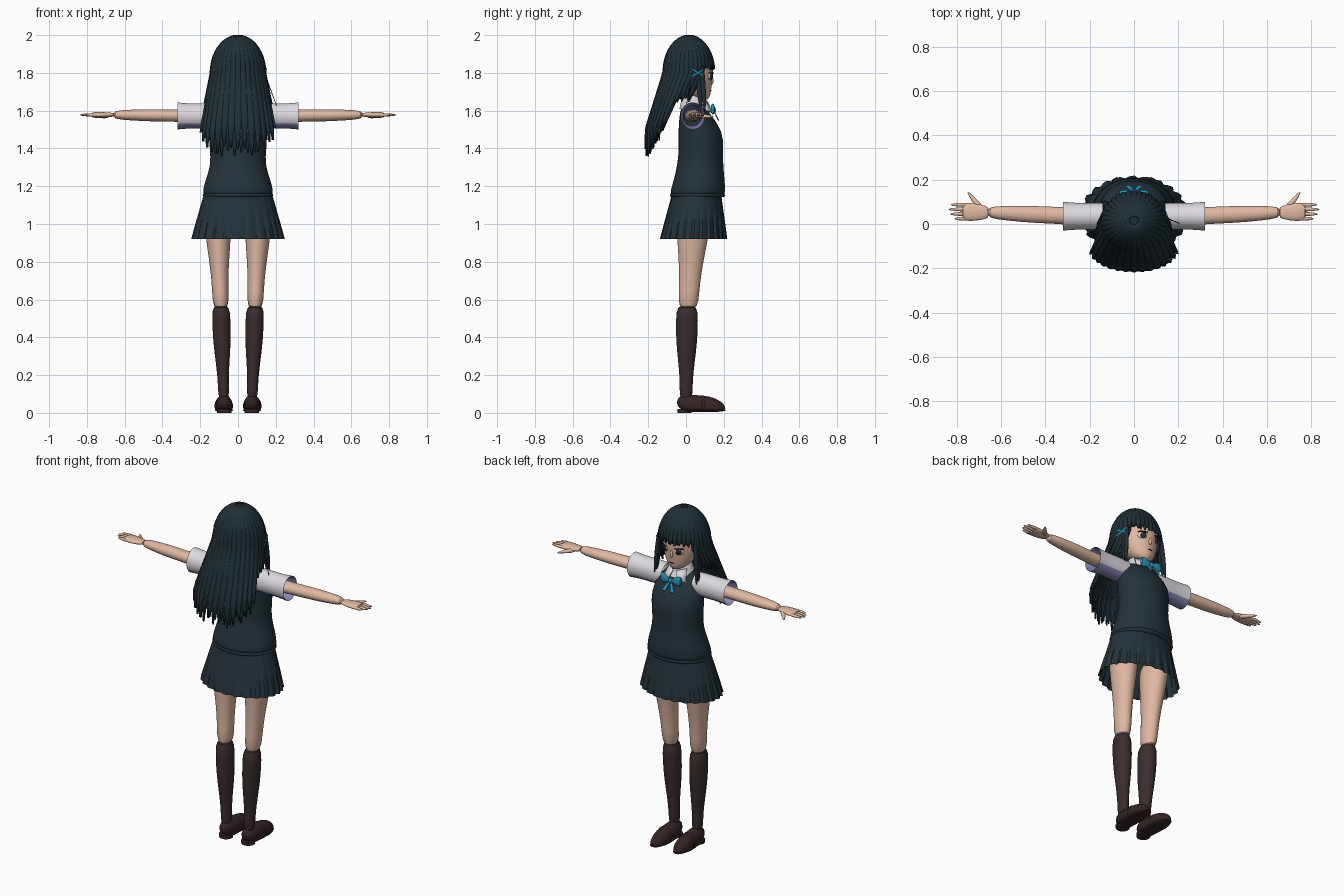
import bpy, bmesh, math, random
from mathutils import Vector

random.seed(4)
if "Cube" in bpy.data.objects:
    bpy.data.objects.remove(bpy.data.objects["Cube"])


def material(name, *rgb):
    m = bpy.data.materials.new(name)
    m.use_nodes = True
    m.diffuse_color = (*rgb, 1)
    m.node_tree.nodes["Principled BSDF"].inputs["Base Color"].default_value = (*rgb, 1)
    return m


SKIN = material("skin", .74, .48, .36)
HAIR = material("hair_blue_black", .014, .028, .036)
CLOTH = material("cloth_navy", .018, .032, .042)
WHITE = material("shirt_white", .72, .7, .74)
SHADE = material("shirt_lavender", .25, .25, .5)
BLUE = material("ribbon_blue", .02, .3, .5)
SOCK = material("sock_brown", .044, .026, .026)
SHOE = material("shoe_brown", .036, .018, .018)
EYE = material("eye_white", .8, .8, .8)
IRIS = material("eye_dark", .03, .03, .05)
SIDES = {"left": 1, "right": -1}


def finish(name, bm, mat, sub=0, thick=0, angle=60):
    bmesh.ops.recalc_face_normals(bm, faces=bm.faces)
    mesh = bpy.data.meshes.new(name)
    bm.to_mesh(mesh)
    bm.free()
    mesh.materials.append(mat)
    ob = bpy.data.objects.new(name, mesh)
    bpy.context.collection.objects.link(ob)
    bpy.ops.object.select_all(action='DESELECT')
    ob.select_set(True)
    bpy.context.view_layer.objects.active = ob
    bpy.ops.object.shade_smooth_by_angle(angle=math.radians(angle))
    if thick:
        modifier = ob.modifiers.new("thickness", 'SOLIDIFY')
        modifier.thickness, modifier.offset = thick, 0
    if sub:
        modifier = ob.modifiers.new("smooth", 'SUBSURF')
        modifier.levels = modifier.render_levels = sub
    return ob


def loft(name, mat, rings, axis=2, side=1, sides=20, sub=1, caps=True, floor=0, wave=None, angle=80):
    """Skin elliptical rings (centre, radius, radius) that lie across an axis."""
    bm = bmesh.new()
    first, second = [i for i in range(3) if i != axis]
    loops = []
    for row, (centre, ra, rb) in enumerate(rings):
        loop = []
        for i in range(sides):
            turn = math.tau * i / sides
            scale = wave(i, row) if wave else 1
            point = Vector(centre)
            point[first] += ra * scale * math.cos(turn)
            point[second] += rb * scale * math.sin(turn)
            point.x *= side
            point.z = max(point.z, floor)
            loop.append(bm.verts.new(point))
        loops.append(loop)
    for low, high in zip(loops, loops[1:]):
        for i in range(sides):
            bm.faces.new((low[i - 1], low[i], high[i], high[i - 1]))
    if caps:
        bm.faces.new(loops[0])
        bm.faces.new(loops[-1])
    return finish(name, bm, mat, sub, angle=angle)


def tube(name, mat, start, end, radii, flat=1, **options):
    """Loft evenly spaced rings along a straight line."""
    start, end = Vector(start), Vector(end)
    span = [abs(c) for c in end - start]
    last = len(radii) - 1
    rings = [(start.lerp(end, i / last), r, r * flat) for i, r in enumerate(radii)]
    return loft(name, mat, rings, axis=span.index(max(span)), **options)


def plate(name, mat, points, thick=.008):
    bm = bmesh.new()
    bm.faces.new([bm.verts.new(p) for p in points])
    return finish(name, bm, mat, thick=thick)


# Head: an ellipsoid whose lower half slides forward into the chin
def head_at(z):
    h = (z - 1.82) / .165
    r = math.sqrt(max(0, 1 - h * h))
    return .11 * r, .033 + .06 * max(0, -h) ** 3, .112 * r


def head_ring(i, count):
    z = 1.82 + .164 * math.cos(math.pi * i / count)
    rx, cy, ry = head_at(z)
    return (0, cy, z), rx, ry


loft("head", SKIN, [head_ring(i, 14) for i in range(15)])
tube("neck", SKIN, (0, .03, 1.6), (0, .035, 1.74), [.045, .04, .04])
tube("nose", SKIN, (0, .136, 1.735), (0, .138, 1.785), [.008, .012, .003], sides=8)


def face_patch(name, mat, cx, cz, width, height, lift):
    points = []
    for i in range(16):
        turn = math.tau * i / 16
        x, z = cx + width * math.cos(turn), cz + height * math.sin(turn)
        rx, cy, ry = head_at(z)
        points.append((x, cy + ry * math.sqrt(1 - (x / rx) ** 2) + lift, z))
    plate(name, mat, points, .003)


for label, s in SIDES.items():
    face_patch(label + "_eye_white", EYE, s * .048, 1.782, .024, .019, .002)
    face_patch(label + "_iris", IRIS, s * .046, 1.782, .014, .019, .004)
    face_patch(label + "_lash", IRIS, s * .049, 1.8, .026, .004, .005)
    tube(label + "_ear", SKIN, (.1, .025, 1.77), (.12, .02, 1.77), [.02, .015], 1.5, side=s, sides=10)
face_patch("mouth", IRIS, 0, 1.705, .014, .002, .002)


# Hair: a dome that widens and drifts backward as it falls
def hair_at(z):
    dome = math.sqrt(1 - (max(0, z - 1.8) / .2) ** 2)
    fall = min(1, max(0, 1.8 - z) / .3)
    return dome * (.145 + .06 * fall), .015 - .12 * fall, dome * (.135 - .025 * fall)


def cap_ring(i, count):
    z = 1.995 - .15 * (i / count) ** 2
    rx, cy, ry = hair_at(z)
    return (0, cy, z), rx * .92, ry * .92


loft("hair_cap", HAIR, [cap_ring(i, 6) for i in range(7)])


def add_lock(bm, theta, bottom, width, scale):
    """One tapered strip with a rounded cross-section, hanging from the crown."""
    rows, columns, grid = 16, 5, []
    for r in range(rows):
        t = r / (rows - 1)
        z = 1.998 - (1.998 - bottom) * t ** 1.5
        rx, cy, ry = hair_at(z)
        taper = 1 - max(0, (t - .65) / .36) ** 2
        line = []
        for c in range(columns):
            u = 2 * c / (columns - 1) - 1
            turn = theta + u * width * taper
            k = scale + .05 * (1 - u * u)
            line.append(bm.verts.new((rx * k * math.sin(turn), cy - ry * k * math.cos(turn), z)))
        grid.append(line)
    for upper, lower in zip(grid, grid[1:]):
        for c in range(columns - 1):
            bm.faces.new((upper[c], upper[c + 1], lower[c + 1], lower[c]))


bm = bmesh.new()
lock_count = 34
for layer in range(2):
    for i in range(lock_count):
        angle = (i + layer / 2) * 360 / lock_count - 180
        away = abs(angle)
        if away < 82:
            bottom = 1.34 + .13 * (away / 82) ** 2 + random.uniform(0, .07)
        elif away < 122:
            bottom = 1.66 + random.uniform(-.03, .02)
        else:
            bottom = 1.825 + random.uniform(-.01, .01)
        add_lock(bm, math.radians(angle), bottom, math.radians(8.5), .97 - .04 * layer)
finish("hair_locks", bm, HAIR, thick=.005)
for label, s in SIDES.items():
    for name, y in {"front": .1, "rear": .08}.items():
        tube(f"{label}_{name}_side_lock", HAIR, (.12, y - .02, 1.85), (.14, y, 1.59),
             [.012, .013, .012, .003], 1.3, side=s, sides=8)
tube("stray_strand", HAIR, (.14, .03, 1.8), (.21, 0, 1.61), [.003, .003, .002], sides=6)

# Crossed hair ribbon on one side
for name, k in {"rising": 1, "falling": -1}.items():
    tube(f"{name}_hair_ribbon", BLUE, (.152, .02, 1.8 - .025 * k), (.128, .1, 1.8 + .02 * k),
         [.006, .003, .006], 1.6, sides=8)

# Knitted vest: height, depth centre, half width, half depth
VEST = [(1.14, .06, .186, .145), (1.17, .062, .188, .147), (1.23, .07, .175, .136), (1.31, .075, .144, .122),
        (1.4, .08, .15, .117), (1.49, .078, .158, .12), (1.59, .045, .14, .08), (1.65, .03, .055, .045)]
loft("vest", CLOTH, [((0, y, z), rx, ry) for z, y, rx, ry in VEST], sides=28)
tube("vest_hem", CLOTH, (0, .06, 1.135), (0, .062, 1.17), [.186, .19, .187], .78, sides=28)


# Pleated skirt, with folds that deepen toward the hem
def pleat(i, row):
    return 1 - .02 * row * (0, .3, 1)[i % 3]


tube("skirt", CLOTH, (0, .056, 1.16), (0, .04, .92), [.18, .203, .226, .248], .72,
     sides=72, sub=0, caps=False, wave=pleat, angle=20)

# Shirt collar and bow
tube("collar", WHITE, (0, .042, 1.61), (0, .03, 1.68), [.078, .064, .05], caps=False)
tube("bow_knot", BLUE, (0, .15, 1.588), (0, .148, 1.62), [.01, .014, .01], .8, sides=10)
for label, s in SIDES.items():
    plate(label + "_collar_flap", WHITE, [(s * .01, .11, 1.65), (s * .055, .07, 1.66),
                                          (s * .075, .11, 1.6), (s * .03, .14, 1.59)])
    tube(label + "_bow_loop", BLUE, (.005, .148, 1.604), (.072, .14, 1.61), [.004, .011, .013], 2.7, side=s, sides=10)
    tube(label + "_bow_tail", BLUE, (.005, .148, 1.6), (.03, .175, 1.542), [.006, .012, .016], .3, side=s, sides=8)

FINGERS = {"little": .81, "ring": .83, "middle": .838, "index": .828}
for label, s in SIDES.items():
    # Sleeve with lavender underside and lining
    sleeve = tube(label + "_sleeve", WHITE, (.1, .035, 1.572), (.32, .035, 1.572), [.06, .062, .061, .061, .066],
                  1.1, side=s, caps=False)
    sleeve.data.materials.append(SHADE)
    for face in sleeve.data.polygons:
        face.material_index = int(face.center.z < 1.53)
    tube(label + "_sleeve_lining", SHADE, (.32, .035, 1.572), (.24, .035, 1.572), [.065, .058, .05],
         1.1, side=s, caps=False)

    # Arm and hand
    tube(label + "_arm", SKIN, (.15, .03, 1.572), (.67, .053, 1.578), [.042, .042, .038, .039, .034, .026],
         .85, side=s)
    tube(label + "_palm", SKIN, (.65, .052, 1.578), (.78, .055, 1.577), [.026, .036, .042, .04], .38, side=s)
    for k, (name, tip) in enumerate(FINGERS.items()):
        y = .024 + .021 * k
        tube(f"{label}_{name}_finger", SKIN, (.75, y, 1.577), (tip, y, 1.578), [.01, .01, .008, .004],
             side=s, sides=8)
    tube(label + "_thumb", SKIN, (.69, .07, 1.572), (.75, .146, 1.568), [.018, .018, .012, .005],
         .7, side=s, sides=10)

    # Leg and knee sock
    tube(label + "_leg", SKIN, (.11, .045, 1.08), (.09, .01, .54), [.078, .07, .06, .048, .043, .043], 1.25, side=s)
    tube(label + "_sock", SOCK, (.091, .006, .577), (.075, 0, .06), [.047, .049, .048, .042, .033, .028, .03],
         1.2, side=s)

    # Loafer with sole, heel and strap
    tube(label + "_shoe", SHOE, (.073, -.05, .055), (.076, .21, .02), [.02, .042, .044, .046, .047, .04, .018],
         1.2, side=s, floor=.012)
    tube(label + "_sole", SHOE, (.073, -.05, .014), (.076, .213, .014), [.024, .043, .044, .046, .05, .04, .018],
         .22, side=s)
    tube(label + "_heel", SHOE, (.073, -.008, 0), (.073, -.008, .02), [.038, .038], side=s, sub=0, angle=30)
    tube(label + "_strap", SHOE, (.075, .08, .038), (.076, .105, .034), [.048, .05, .048], 1.15, side=s, floor=.012)
